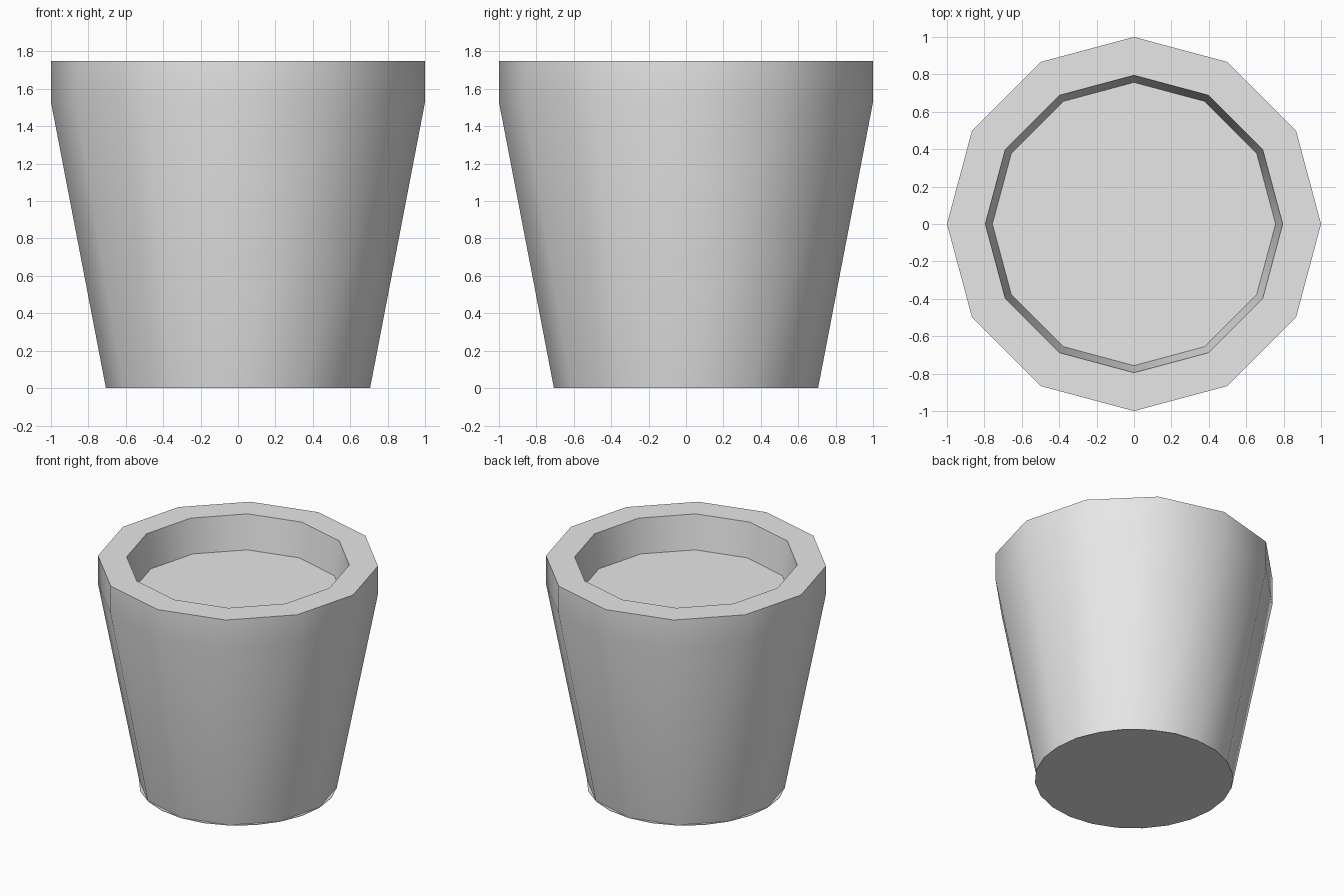
import bpy
import bmesh
from math import cos, sin, tau, radians

cube = bpy.data.objects.get("Cube")
if cube:
    bpy.data.objects.remove(cube, do_unlink=True)

SIDES = 12

grey = bpy.data.materials.new("plain_grey")
grey.use_nodes = True
grey.diffuse_color = (0.8, 0.8, 0.8, 1)
grey.node_tree.nodes["Principled BSDF"].inputs["Base Color"].default_value = (0.8, 0.8, 0.8, 1)


def lathe(name, profile, sides, cap_start=False, cap_end=False):
    """Spin (radius, height) points into stacked rings joined by quads."""
    bm = bmesh.new()
    rings = [[bm.verts.new((r * cos(tau * i / sides), r * sin(tau * i / sides), z))
              for i in range(sides)] for r, z in profile]
    for low, high in zip(rings, rings[1:]):
        for i in range(sides):
            j = (i + 1) % sides
            bm.faces.new((low[i], low[j], high[j], high[i]))
    if cap_start:
        bm.faces.new(rings[0][::-1])
    if cap_end:
        bm.faces.new(rings[-1])
    mesh = bpy.data.meshes.new(name)
    bm.to_mesh(mesh)
    bm.free()
    mesh.materials.append(grey)
    obj = bpy.data.objects.new(name, mesh)
    bpy.context.collection.objects.link(obj)
    bpy.ops.object.select_all(action="DESELECT")
    obj.select_set(True)
    bpy.context.view_layer.objects.active = obj
    bpy.ops.object.shade_smooth_by_angle(angle=radians(40))
    return obj


# Tapered pot wall, straight rim band, flat lip, inner wall and filling
lathe("pot_body",
      [(0.707, 0.004), (1, 1.53), (1, 1.75), (0.795, 1.75), (0.757, 1.485)],
      SIDES, cap_end=True)

# Thin rounder disc closing the underside
lathe("pot_base", [(0.707, 0), (0.707, 0.004)], SIDES * 2, cap_start=True, cap_end=True)
